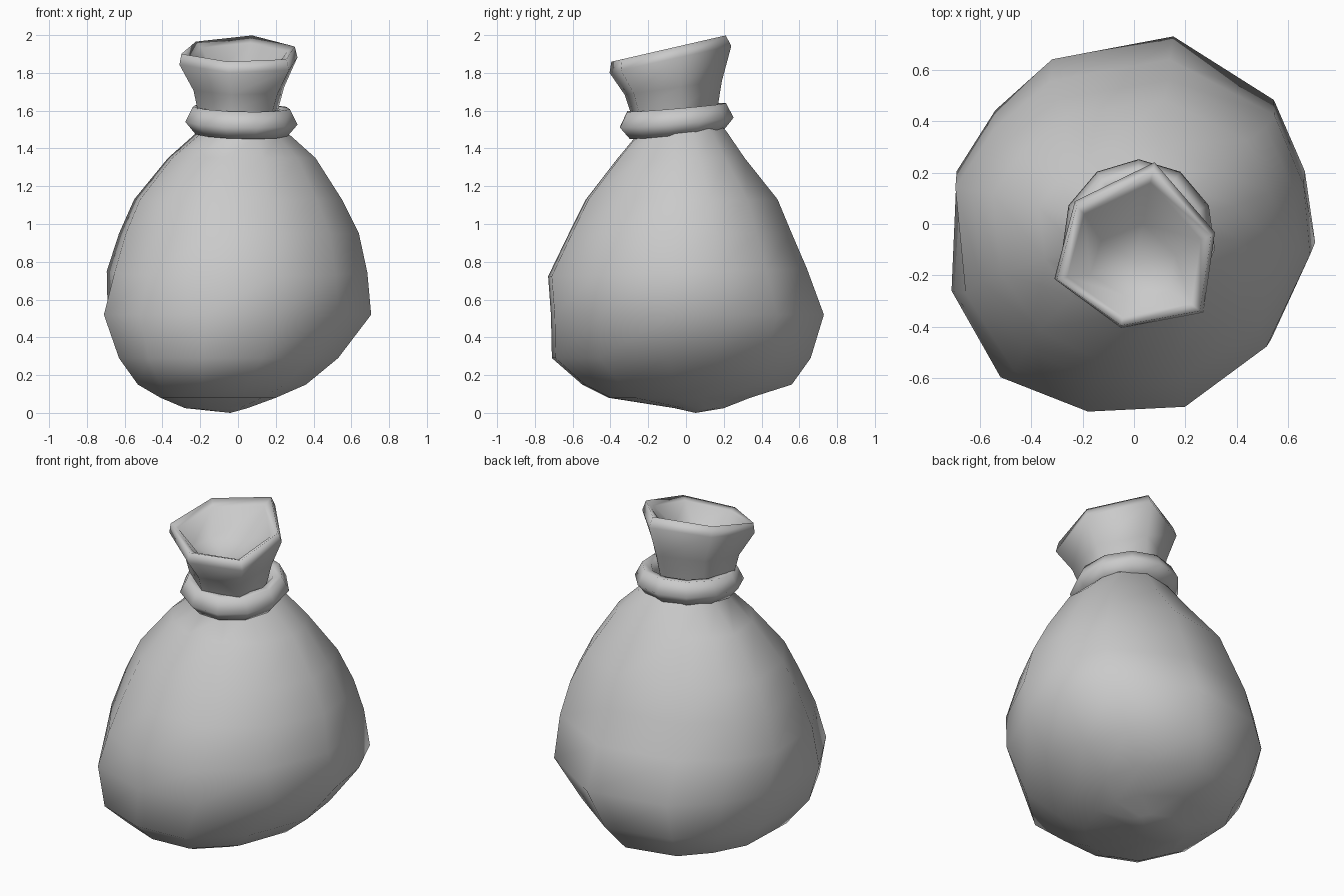
import bpy, bmesh
from math import cos, sin, pi

if "Cube" in bpy.data.objects:
    bpy.data.objects.remove(bpy.data.objects["Cube"])

cloth = bpy.data.materials.new("grey cloth")
cloth.use_nodes = True
GREY = (0.59, 0.59, 0.59, 1)
cloth.diffuse_color = GREY
cloth.node_tree.nodes["Principled BSDF"].inputs["Base Color"].default_value = GREY


def loft(name, rings, start=None, end=None, closed=False):
    """Skin a list of point rings, with optional end points."""
    bm = bmesh.new()
    loops = [[bm.verts.new(p) for p in ring] for ring in rings]
    n = len(loops[0])
    pairs = list(zip(loops, loops[1:]))
    if closed:
        pairs.append((loops[-1], loops[0]))
    for a, b in pairs:
        for i in range(n):
            j = (i + 1) % n
            bm.faces.new((a[i], a[j], b[j], b[i]))
    for tip, loop in ((start, loops[0]), (end, loops[-1])):
        if tip:
            v = bm.verts.new(tip)
            for i in range(n):
                bm.faces.new((v, loop[i], loop[(i + 1) % n]))
    bmesh.ops.recalc_face_normals(bm, faces=bm.faces)
    mesh = bpy.data.meshes.new(name)
    bm.to_mesh(mesh)
    bm.free()
    mesh.materials.append(cloth)
    mesh.shade_smooth()
    obj = bpy.data.objects.new(name, mesh)
    bpy.context.collection.objects.link(obj)
    return obj


def fit(outline, x0, x1, y0, y1, z, tilt=0):
    """Stretch an outline to the given bounds, at height z, rising to the back."""
    xs, ys = zip(*outline)
    ax, bx, ay, by = min(xs), max(xs), min(ys), max(ys)
    ring = []
    for x, y in outline:
        py = y0 + (y - ay) / (by - ay) * (y1 - y0)
        ring.append((x0 + (x - ax) / (bx - ax) * (x1 - x0), py, z + tilt * py))
    return ring


# Lumpy sack body: full below, flatter on one front corner above
low_outline = [(.15, .73), (-.32, .64), (-.54, .44), (-.69, .2), (-.71, -.27),
               (-.52, -.61), (-.17, -.73), (.21, -.71), (.53, -.46),
               (.7, -.08), (.66, .2), (.54, .48)]
high_outline = list(low_outline)
high_outline[4:6] = [(-.65, -.24), (-.46, -.56)]
high_outline[10:] = [(.675, .21), (.56, .5)]
low_levels = [(-.28, .05, -.06, .2, .025),
              (-.41, .2, -.41, .34, .08),
              (-.53, .36, -.55, .56, .15),
              (-.63, .53, -.71, .66, .29),
              (-.71, .705, -.715, .73, .52)]
high_levels = [(-.695, .685, -.73, .64, .745, .03),
               (-.63, .64, -.62, .56, .95),
               (-.55, .55, -.53, .485, 1.13),
               (-.37, .41, -.36, .31, 1.35),
               (-.22, .27, -.27, .21, 1.48, .08),
               (-.2, .21, -.27, .15, 1.54, .08)]
loft("sack_body", [fit(low_outline, *l) for l in low_levels]
     + [fit(high_outline, *l) for l in high_levels], start=(-.04, .05, 0))

# Rolled tie around the neck, tilted up at the back
N = 11
section = [(0, -.01), (-.04, .07), (-.09, .065), (-.12, 0), (-.1, -.07), (-.055, -.075)]
tie = []
for dr, dz in section:
    ring = []
    for i in range(N):
        a = 2 * pi * (i + .75) / N
        y = -.055 + (.307 + dr) * sin(a)
        x = .018 + (.3 + dr) * cos(a)
        ring.append((x, y, 1.552 + dz + .085 * y - .025 * x))
    tie.append(ring)
loft("neck_tie", tie, closed=True)

# Flared six-sided mouth: outside up to the rim, then down into the hollow
mouth_outline = [(.08, .24), (-.23, .09), (-.31, -.21), (-.05, -.4),
                 (.27, -.34), (.315, -.03)]
mouth_levels = [(-.19, .19, -.26, .14, 1.53, .08),
                (-.215, .215, -.295, .17, 1.62, .08),
                (-.235, .245, -.325, .19, 1.73, .14),
                (-.31, .315, -.405, .24, 1.89, .22),
                (-.3, .3, -.395, .21, 1.95, .23),
                (-.26, .26, -.36, .16, 1.925, .21),
                (-.17, .16, -.28, 0, 1.81, .12)]
loft("sack_mouth", [fit(mouth_outline, *l) for l in mouth_levels], end=(0, -.14, 1.74))
